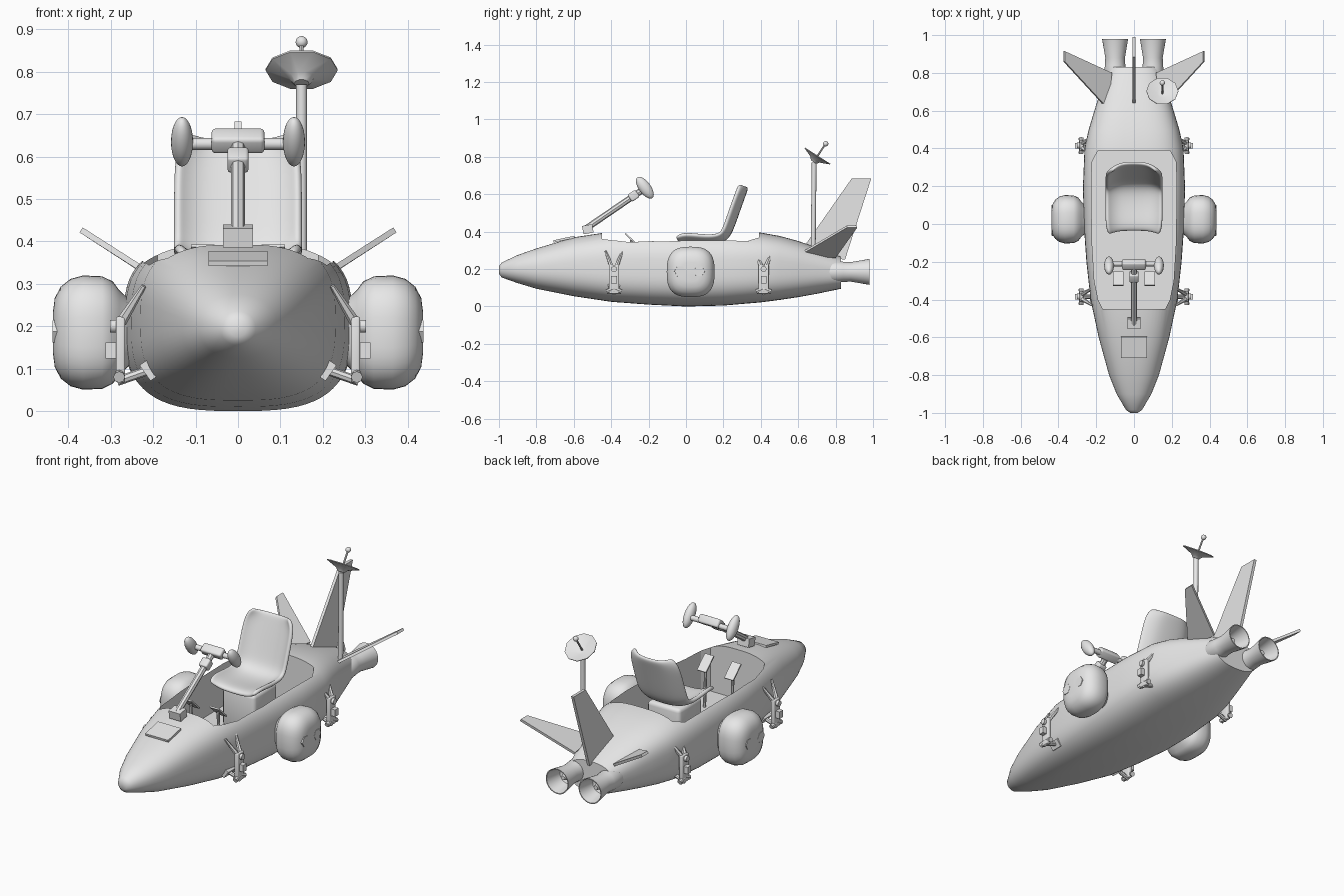
import bpy, bmesh
from math import cos, sin, pi, copysign, radians
from mathutils import Matrix, Vector, Euler

default_cube = bpy.data.objects.get("Cube")
if default_cube:
    bpy.data.objects.remove(default_cube, do_unlink=True)

grey = bpy.data.materials.new("light grey")
grey.use_nodes = True
grey.diffuse_color = (0.8, 0.8, 0.8, 1)
grey.node_tree.nodes["Principled BSDF"].inputs["Base Color"].default_value = (0.8, 0.8, 0.8, 1)

# Local axes for lofts running lengthwise (y) and sideways (x)
ALONG_Y = Matrix(((1, 0, 0), (0, 0, 1), (0, 1, 0))).to_4x4()
ALONG_X = Matrix(((0, 0, 1), (1, 0, 0), (0, 1, 0))).to_4x4()


def finish(name, bm, matrix=Matrix(), smooth=True):
    """Turn a bmesh into a grey object with clean normals."""
    bm.transform(matrix)
    bmesh.ops.recalc_face_normals(bm, faces=bm.faces)
    mesh = bpy.data.meshes.new(name)
    bm.to_mesh(mesh)
    bm.free()
    mesh.materials.append(grey)
    obj = bpy.data.objects.new(name, mesh)
    bpy.context.collection.objects.link(obj)
    if smooth:
        shade(obj)
    return obj


def activate(obj):
    bpy.ops.object.select_all(action='DESELECT')
    obj.select_set(True)
    bpy.context.view_layer.objects.active = obj


def shade(obj):
    activate(obj)
    bpy.ops.object.shade_smooth_by_angle(angle=radians(40))


def loft(name, rings, matrix, sides=32):
    """Skin superellipse rings: (position, half width, half height, centre, power)."""
    bm = bmesh.new()
    loops = []
    for h, ru, rv, cv, power in rings:
        loop = []
        for i in range(sides):
            c, s = cos(2 * pi * i / sides), sin(2 * pi * i / sides)
            u = copysign(abs(c) ** (2 / power), c)
            v = copysign(abs(s) ** (2 / power), s)
            loop.append(bm.verts.new((ru * u, cv + rv * v, h)))
        loops.append(loop)
    for a, b in zip(loops, loops[1:]):
        for i in range(sides):
            j = (i + 1) % sides
            bm.faces.new((a[i], a[j], b[j], b[i]))
    bm.faces.new(loops[0])
    bm.faces.new(loops[-1])
    return finish(name, bm, matrix)


def lathe(name, profile, matrix, sides=32):
    return loft(name, [(h, r, r, 0, 2) for h, r in profile], matrix, sides)


def aim(start, direction):
    quat = Vector(direction).to_track_quat('Z', 'Y')
    return Matrix.Translation(start) @ quat.to_matrix().to_4x4()


def rod(name, start, end, radius, sides=12, tip=None):
    span = Vector(end) - Vector(start)
    end_radius = radius if tip is None else tip
    return lathe(name, [(0, radius), (span.length, end_radius)], aim(start, span), sides)


def box(name, centre, size, turn=(0, 0, 0), bevel=0.0):
    bm = bmesh.new()
    bmesh.ops.create_cube(bm, size=1)
    bm.transform(Matrix.Diagonal((*size, 1)))
    if bevel:
        bmesh.ops.bevel(bm, geom=bm.edges[:], offset=bevel, segments=3, profile=0.5, affect='EDGES')
    rotation = Euler([radians(a) for a in turn]).to_matrix().to_4x4()
    return finish(name, bm, Matrix.Translation(centre) @ rotation, bevel > 0)


def ball(name, centre, radii, tilt=0):
    bm = bmesh.new()
    bmesh.ops.create_uvsphere(bm, u_segments=24, v_segments=16, radius=1)
    spin = Matrix.Rotation(radians(tilt), 4, 'X')
    return finish(name, bm, Matrix.Translation(centre) @ spin @ Matrix.Diagonal((*radii, 1)))


def plate(name, corners, thickness):
    bm = bmesh.new()
    bm.faces.new([bm.verts.new(c) for c in corners])
    obj = finish(name, bm, smooth=False)
    solid = obj.modifiers.new("thickness", 'SOLIDIFY')
    solid.thickness = thickness
    solid.offset = 0
    return obj


# Hull: (y, half width, bottom, top)
stations = [(-1, .02, .175, .215), (-.985, .042, .155, .235), (-.9, .092, .125, .275),
            (-.8, .132, .095, .31), (-.6, .187, .055, .37), (-.4, .23, .025, .4),
            (-.2, .252, .01, .405), (0, .266, 0, .405), (.2, .27, .005, .405),
            (.4, .262, .022, .395), (.5, .24, .035, .377), (.6, .21, .05, .35),
            (.7, .178, .068, .315), (.83, .135, .095, .265)]
rings = []
for y, half, low, high in stations:
    power = 2 + min(1, (y + 1) / 0.6, (1.1 - y) / 0.6)
    rings.append((y, half, (high - low) / 2, (high + low) / 2, power))
hull = loft("hull", rings, ALONG_Y, 64)

# Cockpit opening
outline = [(.165, -.45), (.19, -.4), (.21, -.3), (.222, -.1), (.226, .2), (.222, .33), (.19, .39)]
bm = bmesh.new()
edge = outline + [(-x, y) for x, y in reversed(outline)]
floor = bm.faces.new([bm.verts.new((x, y, 0.12)) for x, y in edge])
raised = bmesh.ops.extrude_face_region(bm, geom=[floor])["geom"]
bmesh.ops.translate(bm, vec=(0, 0, 1), verts=[v for v in raised if isinstance(v, bmesh.types.BMVert)])
cutter = finish("cockpit_cutter", bm, smooth=False)
cutter.hide_render = True
cut = hull.modifiers.new("cockpit", 'BOOLEAN')
cut.object = cutter
cut.solver = 'EXACT'
activate(hull)
bpy.ops.object.modifier_apply(modifier=cut.name)
bpy.data.objects.remove(cutter, do_unlink=True)
shade(hull)

# Bucket seat: swept path with raised side lips
path = [(-.035, .335, .9), (-.01, .35, 1), (.08, .338, 1), (.17, .338, 1), (.225, .37, 1),
        (.25, .43, 1), (.285, .53, 1), (.312, .605, .97), (.325, .64, .75)]
bm = bmesh.new()
rows = []
for i, (y, z, width) in enumerate(path):
    before, after = path[max(i - 1, 0)], path[min(i + 1, len(path) - 1)]
    tangent = Vector((0, after[0] - before[0], after[1] - before[1])).normalized()
    normal = Vector((0, -tangent.z, tangent.y))
    rows.append([bm.verts.new(Vector((u * width * 0.148, y, z)) + normal * 0.045 * u ** 4)
                 for u in (-1, -.9, -.6, -.2, .2, .6, .9, 1)])
for a, b in zip(rows, rows[1:]):
    for i in range(len(a) - 1):
        bm.faces.new((a[i], a[i + 1], b[i + 1], b[i]))
seat = finish("seat", bm)
padding = seat.modifiers.new("padding", 'SOLIDIFY')
padding.thickness = 0.022
padding.offset = 0
seat.modifiers.new("rounding", 'SUBSURF').levels = 2
seat.modifiers["rounding"].render_levels = 2
box("seat_pedestal", (0, .1, .225), (.2, .2, .215), bevel=.02)

# Steering column and yoke
box("column_base", (0, -.525, .413), (.07, .055, .045), (10, 0, 0))
rod("steering_column", (0, -.53, .42), (0, -.23, .625), .017, 8)
box("column_joint", (0, -.28, .592), (.05, .05, .045), (35, 0, 0), .008)
box("yoke_hub", (0, -.215, .637), (.125, .05, .045), (36, 0, 0), .01)
rod("yoke_bar", (-.13, -.21, .63), (.13, -.21, .63), .014)
for side, label in ((1, "left"), (-1, "right")):
    ball(label + "_grip", (side * .132, -.22, .635), (.026, .032, .068), 36)

# Hood panel
box("hood_panel", (0, -.652, .36), (.14, .115, .012), (12, 0, 0))

# Dish antenna
rod("antenna_mast", (.15, .68, .29), (.15, .685, .77), .013)
dish_axis = (0, .54, .84)
lathe("antenna_dish", [(0, .018), (.015, .03), (.037, .085), (.041, .085), (.02, .03), (.017, .01)],
      aim((.15, .682, .772), dish_axis), 10)
rod("antenna_feed", (.15, .69, .785), (.15, .745, .868), .005, 8)
ball("antenna_tip", (.15, .747, .87), (.014, .014, .014))

# Tail fin
plate("tail_fin", [(0, .61, .29), (0, .85, .25), (0, .99, .683), (0, .885, .683)], .016)

for side, label in ((1, "left"), (-1, "right")):
    # Side fin
    plate(label + "_fin", [(side * .14, .61, .28), (side * .12, .8, .265),
                           (side * .37, .915, .427), (side * .37, .86, .427)], .014)

    # Engine with hollow nozzle
    place = Matrix.Translation((side * .1, 0, .185)) @ ALONG_Y
    lathe(label + "_engine", [(.74, .045), (.78, .06), (.84, .054), (.88, .052), (.98, .069),
                              (.98, .064), (.89, .046), (.88, .03)], place)
    rod(label + "_engine_core", (side * .1, .87, .185), (side * .1, .93, .185), .03, 16, .012)

    # Side pod with hexagonal caps
    place = Matrix.Translation((0, .025, .185)) @ ALONG_X
    profile = [(.25, .07), (.28, .098), (.295, .118), (.32, .13), (.365, .132),
               (.395, .124), (.418, .106), (.432, .08), (.436, .05)]
    loft(label + "_pod", [(side * x, r * .97, r * 1.02, 0, 2.8) for x, r in profile], place, 40)
    for y in (-.032, .07):
        rod(label + "_pod_cap", (side * .4, y, .188), (side * .437, y, .188), .034, 6, .03)

    # Foot pedal on its stalk
    box(label + "_pedal", (side * .083, -.29, .357), (.055, .095, .008), (-43, 0, 0))
    rod(label + "_pedal_stalk", (side * .083, -.28, .12), (side * .083, -.292, .355), .008, 8)

    # Thruster brackets, front and rear
    for y, end in ((-.385, "front"), (.415, "rear")):
        part = f"{end}_{label}_bracket"
        box(part + "_frame", (side * .277, y, .145), (.022, .055, .155), bevel=.005)
        box(part + "_valve", (side * .297, y, .143), (.03, .03, .038))
        rod(part + "_knob", (side * .28, y, .2), (side * .302, y, .2), .016, 10)
        for way in (-1, 1):
            rod(part + "_brace", (side * .275, y + way * .012, .21),
                (side * .222, y + way * .045, .295), .013, 6, .006)
            rod(part + "_nozzle", (side * .28, y, .095), (side * .28, y + way * .04, .08), .008, 8, .014)
        rod(part + "_arm", (side * .285, y, .07), (side * .2, y, .1), .011, 8)
        box(part + "_foot", (side * .207, y, .098), (.03, .065, .045), (0, side * 35, 0))
